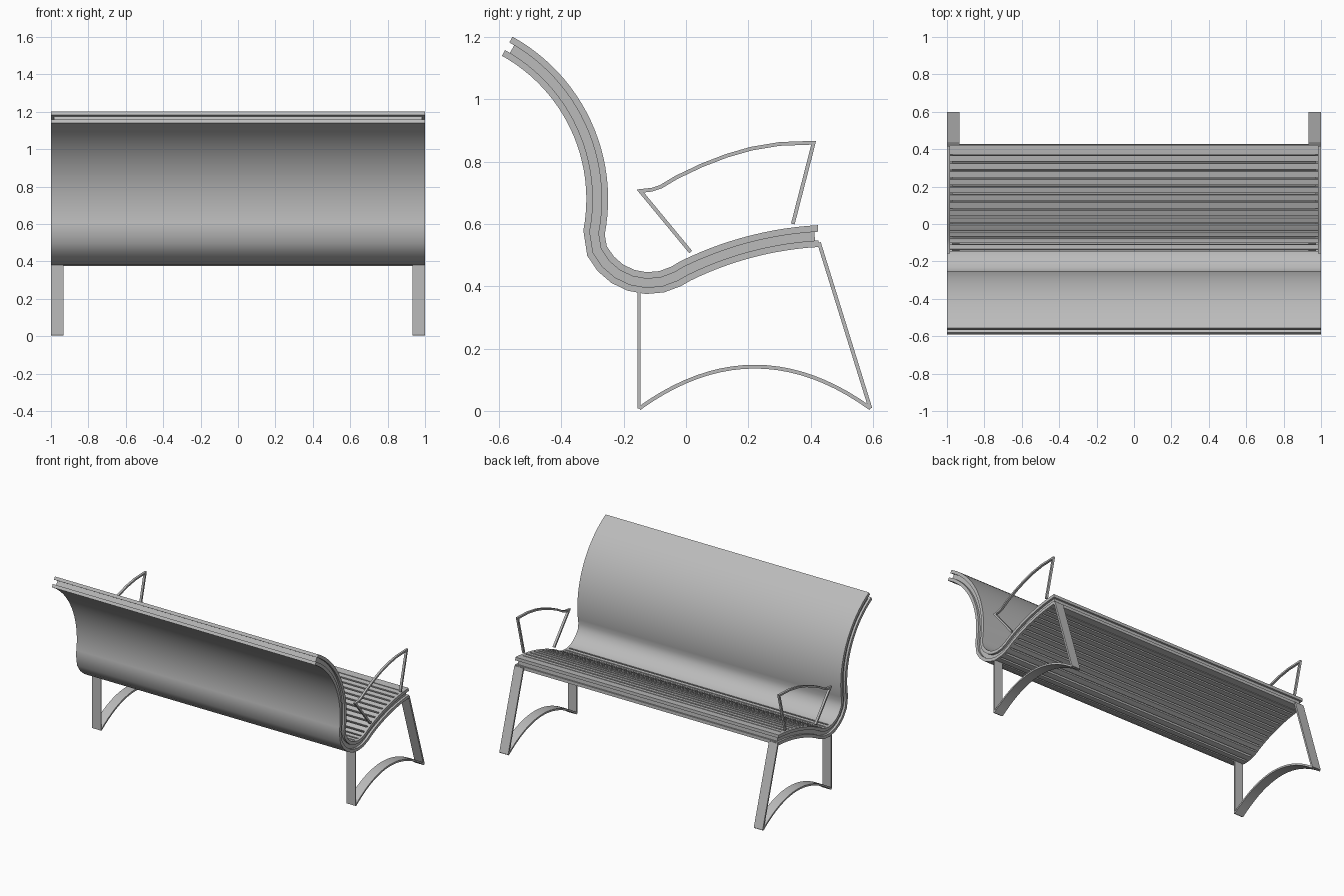
import bpy
import bmesh
from math import radians, cos, sin, hypot

cube = bpy.data.objects.get("Cube")
if cube:
    bpy.data.objects.remove(cube)

metal = bpy.data.materials.new("grey_metal")
metal.use_nodes = True
GREY = (0.5, 0.5, 0.5, 1)
metal.diffuse_color = GREY
metal.node_tree.nodes["Principled BSDF"].inputs["Base Color"].default_value = GREY


def finish(bm, name):
    bmesh.ops.recalc_face_normals(bm, faces=bm.faces)
    mesh = bpy.data.meshes.new(name)
    bm.to_mesh(mesh)
    bm.free()
    mesh.materials.append(metal)
    obj = bpy.data.objects.new(name, mesh)
    bpy.context.collection.objects.link(obj)
    bpy.context.view_layer.objects.active = obj
    for other in bpy.context.selected_objects:
        other.select_set(False)
    obj.select_set(True)
    bpy.ops.object.shade_smooth_by_angle(angle=radians(35))
    return obj


def add_strip(bm, points, low, high, x0, x1):
    """Sweep a rectangle along (y, z, normal y, normal z) points."""
    rings = []
    for y, z, ny, nz in points:
        rings.append([bm.verts.new((x, y + ny * d, z + nz * d))
                      for x, d in ((x0, low), (x1, low), (x1, high), (x0, high))])
    for a, b in zip(rings, rings[1:]):
        for i in range(4):
            j = (i + 1) % 4
            bm.faces.new((a[i], a[j], b[j], b[i]))
    bm.faces.new(rings[0])
    bm.faces.new(rings[-1])


def strip(name, points, low, high, x0, x1):
    bm = bmesh.new()
    add_strip(bm, points, low, high, x0, x1)
    return finish(bm, name)


def arc(cy, cz, r, a0, a1, n, side=1):
    out = []
    for i in range(n + 1):
        a = radians(a0 + (a1 - a0) * i / n)
        out.append((cy + r * cos(a), cz + r * sin(a), side * cos(a), side * sin(a)))
    return out


def with_normals(path):
    """Give a plain (y, z) polyline mitred normals."""
    out = []
    dirs = []
    for (y0, z0), (y1, z1) in zip(path, path[1:]):
        l = hypot(y1 - y0, z1 - z0)
        dirs.append(((y1 - y0) / l, (z1 - z0) / l))
    for i, (y, z) in enumerate(path):
        a, b = dirs[max(i - 1, 0)], dirs[min(i, len(dirs) - 1)]
        k = 1 + a[0] * b[0] + a[1] * b[1]
        out.append((y, z, -(a[1] + b[1]) / k, (a[0] + b[0]) / k))
    return out


# Centre line of the seat shell: backrest, tight bend, seat
back = arc(-0.846, 0.68, 0.561, 61, -11, 24)
bend = arc(-0.119, 0.596, 0.186, 191, 298, 7, -1)
seat = arc(0.487, -0.545, 1.108, 118, 93.2, 14)
track = back + bend[1:] + seat[1:]
lengths = [0]
for p, q in zip(track, track[1:]):
    lengths.append(lengths[-1] + hypot(q[0] - p[0], q[1] - p[1]))
END = lengths[-1]


def at(s):
    for i in range(len(track) - 1):
        if s <= lengths[i + 1] or i == len(track) - 2:
            t = (s - lengths[i]) / (lengths[i + 1] - lengths[i])
            return tuple(a + (b - a) * t for a, b in zip(track[i], track[i + 1]))


def section(s0, s1):
    inner = [p for p, l in zip(track, lengths) if s0 + 1e-4 < l < s1 - 1e-4]
    return [at(s0)] + inner + [at(s1)]


HALF, SKIN, RAIL = 0.035, 0.021, 0.985
layers = {"upper": (HALF - SKIN, HALF), "lower": (-HALF, SKIN - HALF)}
split = END - 0.6          # where the solid back gives way to slats
front = END - 0.055        # start of the solid front edge

# Skins, side rails and slats for both faces of the shell
COUNT, GAP = 13, 0.011
pitch = (front - split) / COUNT
for label, (low, high) in layers.items():
    strip(label + "_back_skin", section(0, split), low, high, -1, 1)
    strip(label + "_front_edge", section(front + GAP / 2, END), low, high, -1, 1)
    for side, x0, x1 in (("left", RAIL, 1), ("right", -1, -RAIL)):
        strip(f"{side}_{label}_rail", section(split, front + GAP / 2), low, high, x0, x1)
    bm = bmesh.new()
    for i in range(COUNT):
        s = split + i * pitch + GAP
        add_strip(bm, section(s, s + pitch - GAP), low, high, -RAIL, RAIL)
    finish(bm, label + "_slats")

# Recessed core between the skins
core = HALF - SKIN
strip("back_core", section(0.018, split), -core, core, -RAIL, RAIL)
strip("front_edge_core", section(front + GAP / 2, END - 0.012), -core, core, -RAIL, RAIL)

# Leg frames, armrests and seat side webs
arch = [(-0.15 + 0.742 * t / 20, 0.008 + 0.134 * (1 - (t / 10 - 1) ** 2)) for t in range(21)]
rear_leg = [(-0.151, 0.008), (-0.151, 0.39)]
front_leg = [(0.592, 0.008), (0.427, 0.54)]
arm = [(0.015, 0.51), (-0.147, 0.706), (-0.11, 0.71), (-0.08, 0.72), (-0.03, 0.75),
       (0.05, 0.788), (0.13, 0.819), (0.21, 0.842), (0.3, 0.857), (0.41, 0.861), (0.343, 0.6)]
for side, sign in (("left", 1), ("right", -1)):
    def both(inner):
        return sorted((sign * inner, sign))

    strip(side + "_rear_leg", with_normals(rear_leg), -0.005, 0.005, *both(0.933))
    strip(side + "_front_leg", with_normals(front_leg), -0.006, 0.006, *both(0.933))
    strip(side + "_leg_arch", with_normals(arch), -0.006, 0.006, *both(0.933))
    strip(side + "_armrest", with_normals(arm), -0.006, 0.006, *both(RAIL))
    strip(side + "_seat_web", section(split, front + GAP / 2), -core, core,
          *sorted((sign * 0.97, sign * RAIL)))
